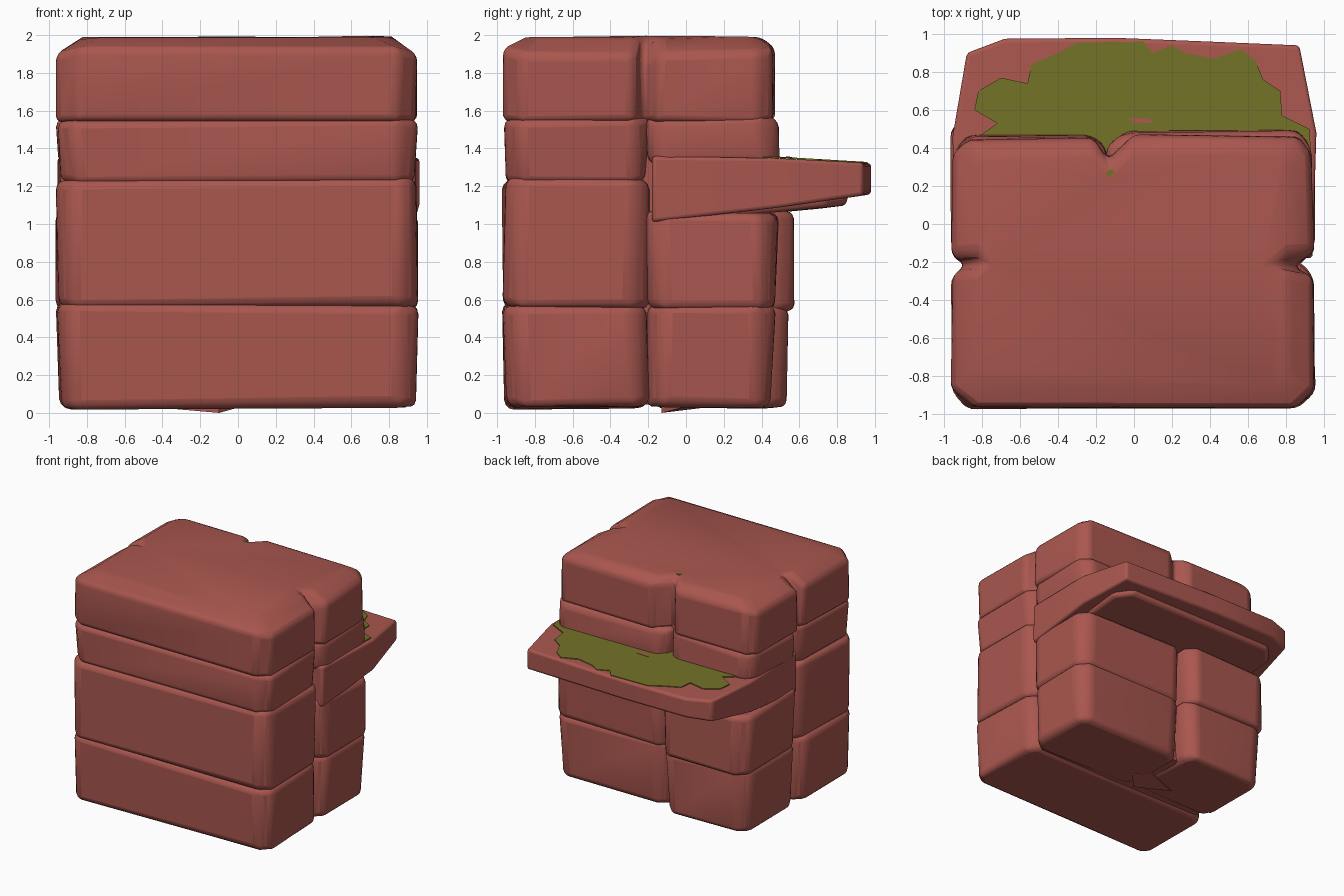
import bpy, bmesh, random

if "Cube" in bpy.data.objects:
    bpy.data.objects.remove(bpy.data.objects["Cube"])

random.seed(4)


def material(name, rgb):
    m = bpy.data.materials.new(name)
    m.diffuse_color = (*rgb, 1)
    m.use_nodes = True
    m.node_tree.nodes["Principled BSDF"].inputs["Base Color"].default_value = m.diffuse_color
    return m


ROCK = material("red rock", (0.40, 0.095, 0.078))
MOSS = material("moss green", (0.165, 0.165, 0.02))


def box_plan(x0, x1, y0, y1, c=0.08):
    # rectangle with chipped corners
    return [(x0 + c, y0), (x1 - c, y0), (x1, y0 + c), (x1, y1 - c),
            (x1 - c, y1), (x0 + c, y1), (x0, y1 - c), (x0, y0 + c)]


def slab(name, plan, z0, z1, bevel=0.05, jitter=0.014, mat=ROCK, zjit=0.014,
         crown=None, low_scale=1):
    """Rock layer: plan outline lofted between two heights (numbers or functions of x, y).
    crown = (scale, height) adds a smaller flat ring above the rim."""
    f0 = z0 if callable(z0) else lambda x, y: z0
    f1 = z1 if callable(z1) else lambda x, y: z1
    r = lambda a: random.uniform(-a, a)
    cx = sum(p[0] for p in plan) / len(plan)
    cy = sum(p[1] for p in plan) / len(plan)
    levels = [(f0, low_scale), (f1, 1)]
    if crown:
        levels.append((lambda x, y: crown[1], crown[0]))
    bm = bmesh.new()
    rings = []
    for f, s in levels:
        rings.append([bm.verts.new((cx + (x - cx) * s + r(jitter), cy + (y - cy) * s + r(jitter),
                                    f(x, y) + r(zjit))) for x, y in plan])
    n = len(plan)
    bm.faces.new(rings[0][::-1])
    bm.faces.new(rings[-1])
    for low, high in zip(rings, rings[1:]):
        for i in range(n):
            j = (i + 1) % n
            bm.faces.new((low[i], low[j], high[j], high[i]))
    bmesh.ops.recalc_face_normals(bm, faces=bm.faces)
    me = bpy.data.meshes.new(name)
    bm.to_mesh(me)
    bm.free()
    ob = bpy.data.objects.new(name, me)
    bpy.context.collection.objects.link(ob)
    me.materials.append(mat)
    if bevel:
        b = ob.modifiers.new("worn edges", 'BEVEL')
        b.width = bevel
        b.segments = 3
        b.limit_method = 'ANGLE'
        b.angle_limit = 0.6
    bpy.ops.object.select_all(action='DESELECT')
    ob.select_set(True)
    bpy.context.view_layer.objects.active = ob
    bpy.ops.object.shade_smooth_by_angle(angle=0.7)
    return ob


# inner mass that closes the cracks, and a small spur under the base
slab("rock_core", box_plan(-0.85, 0.82, -0.88, 0.36), 0.05, 1.75, 0, 0)
slab("base_spur", [(-0.42, -0.02), (-0.1, -0.13), (0.0, -0.02), (-0.1, 0.1)],
     lambda x, y: 0.0 if y < -0.1 else 0.028, 0.1, 0, 0, zjit=0)

# front column of stacked layers
for i, (z0, z1, s) in enumerate([(0.03, 0.58, 0.99), (0.56, 1.24, 1), (1.22, 1.56, 0.98)]):
    slab(f"front_layer_{i + 1}", box_plan(-0.955, 0.945, -0.965, -0.2), z0, z1, low_scale=s)

# rear column, split by a vertical crack into two halves
for i, (z0, z1, yl, yr) in enumerate([(0.03, 0.57, 0.54, 0.47), (0.54, 1.06, 0.57, 0.48),
                                      (1.31, 1.57, 0.46, 0.485)]):
    s = 0.96 if i == 0 else 1
    slab(f"rear_left_layer_{i + 1}", box_plan(-0.955, -0.13, -0.2, yl), z0, z1, low_scale=s)
    slab(f"rear_right_layer_{i + 1}", box_plan(-0.14, 0.945, -0.21, yr), z0, z1, low_scale=s)

# single domed cap layer with notches where the cracks reach the top
cap = [(-0.84, -0.965), (0.85, -0.965), (0.945, -0.88), (0.945, -0.29), (0.85, -0.22),
       (0.945, -0.15), (0.94, 0.38), (0.87, 0.465), (0.0, 0.475), (-0.13, 0.35),
       (-0.22, 0.455), (-0.87, 0.44), (-0.955, 0.36), (-0.955, -0.16), (-0.89, -0.22),
       (-0.955, -0.28), (-0.955, -0.86)]


def cap_rim(x, y):
    if abs(y + 0.22) < 0.01:
        return 1.85
    return 1.9 if abs(x) > 0.9 else 1.93


slab("cap_layer", cap, 1.54, cap_rim, 0.045, 0.01, zjit=0.008, crown=(0.86, 1.985))


# ledge jutting out at the back, with a stepped, sloping underside
def ledge_top(x, y):
    return 1.36 - 0.06 * max(y - 0.35, 0)


def ledge_bottom(x, y):
    return 1.01 + 0.15 * max(y, 0)


ledge = [(-0.94, -0.18), (0.94, -0.18), (0.96, 0.48), (0.87, 0.94), (0.4, 0.96),
         (-0.1, 0.98), (-0.68, 0.975), (-0.88, 0.9), (-0.955, 0.46)]
slab("ledge", ledge, ledge_bottom, ledge_top, 0.02, 0, zjit=0)
slab("ledge_underside", box_plan(-0.85, 0.84, 0.0, 0.85, 0.12), lambda x, y: 1.02 + 0.1 * max(y, 0),
     1.25, 0.03, 0.01)

# ragged moss patch lying on the ledge
moss = [(-0.72, 0.38), (0.93, 0.38), (0.925, 0.5), (0.78, 0.57), (0.77, 0.7), (0.68, 0.76),
        (0.64, 0.86), (0.56, 0.92), (0.42, 0.87), (0.27, 0.9), (0.2, 0.94), (0.1, 0.9),
        (0.05, 0.96), (-0.3, 0.955), (-0.4, 0.9), (-0.54, 0.84), (-0.56, 0.74),
        (-0.7, 0.77), (-0.82, 0.7), (-0.84, 0.6), (-0.72, 0.53), (-0.82, 0.46)]
slab("moss_patch", moss, lambda x, y: ledge_top(x, y) - 0.003,
     lambda x, y: ledge_top(x, y) + 0.005, 0, 0, MOSS, 0)

# bare stone chip in the moss, and a moss speck by the cap notch
chip = [(-0.03, 0.56), (0.0, 0.535), (0.1, 0.53), (0.08, 0.555)]
slab("bare_chip", chip, lambda x, y: ledge_top(x, y),
     lambda x, y: ledge_top(x, y) + 0.008, 0, 0, ROCK, 0)
slab("moss_speck", box_plan(-0.145, -0.1, 0.24, 0.285, 0.012), 1.983, 1.991, 0, 0, MOSS, 0)
